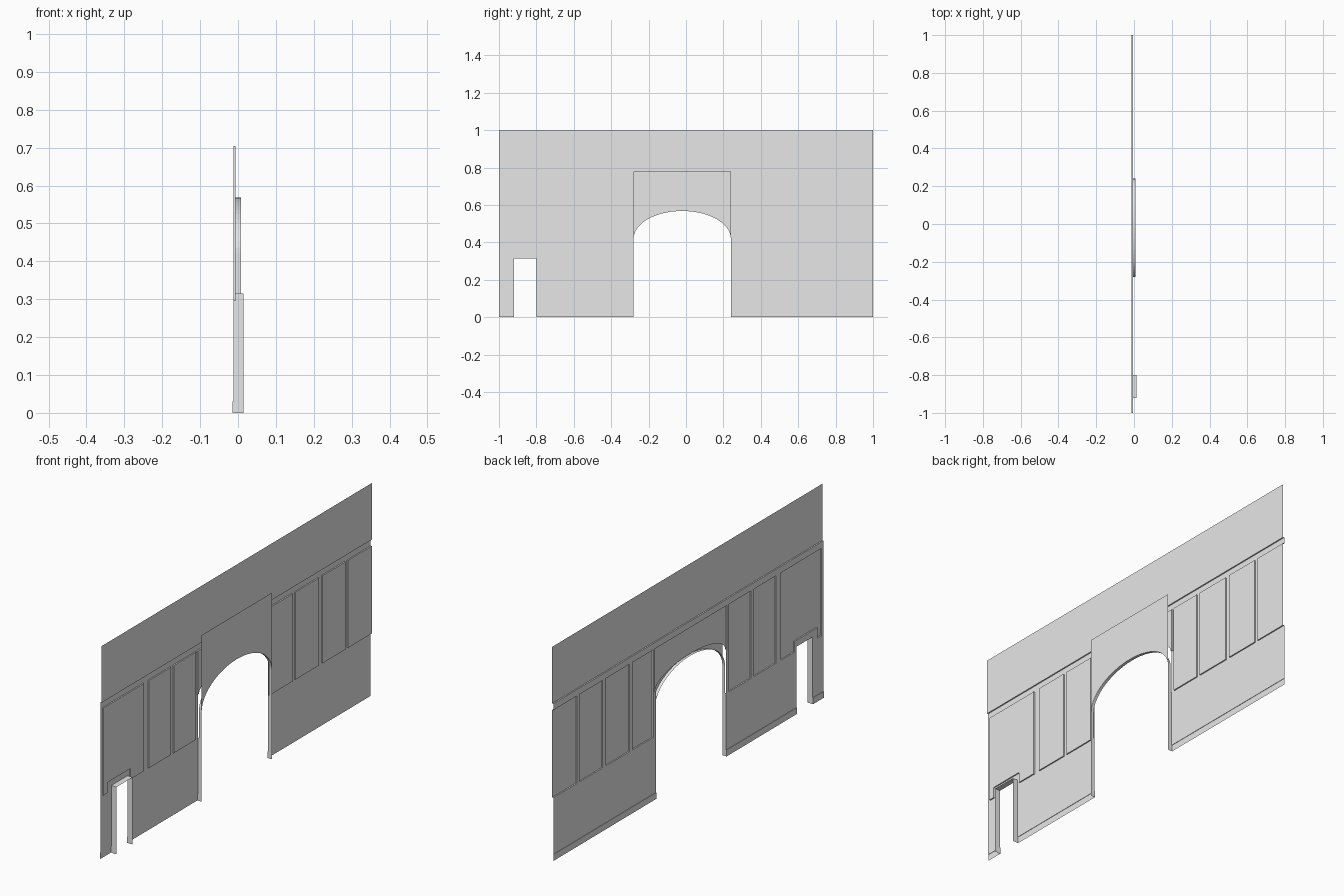
import bpy, bmesh, math

cube = bpy.data.objects.get("Cube")
if cube:
    bpy.data.objects.remove(cube, do_unlink=True)

# Plane depths along x
BASE, FIELD, RAISED, SLAB, DOOR = -0.0145, -0.0125, -0.0065, 0.0075, 0.0145
# Shared heights and opening edges
SKIRT, RAIL_LOW, RAIL_TOP, FRIEZE = 0.03, 0.295, 0.705, 0.735
ARCH_L, ARCH_R, HOLE_SPRING = -0.28, 0.24, 0.5
DOOR_L, DOOR_R, DOOR_TOP = -0.92, -0.80, 0.315

plaster = bpy.data.materials.new("plain_grey")
plaster.use_nodes = True
grey = (0.8, 0.8, 0.8, 1)
plaster.diffuse_color = grey
plaster.node_tree.nodes["Principled BSDF"].inputs["Base Color"].default_value = grey


def make_part(name, quads):
    """Build one sheet object from a list of quads and weld its corners."""
    bm = bmesh.new()
    for quad in quads:
        bm.faces.new([bm.verts.new(p) for p in quad])
    bmesh.ops.remove_doubles(bm, verts=bm.verts, dist=0.00005)
    mesh = bpy.data.meshes.new(name)
    bm.to_mesh(mesh)
    bm.free()
    mesh.materials.append(plaster)
    obj = bpy.data.objects.new(name, mesh)
    bpy.context.collection.objects.link(obj)
    return obj


def arch_curve(spring, crown, steps=28):
    """Half ellipse across the archway, left to right."""
    mid, half = (ARCH_L + ARCH_R) / 2, (ARCH_R - ARCH_L) / 2
    angles = [math.pi * (1 - i / steps) for i in range(steps + 1)]
    return [(mid + half * math.cos(a), spring + (crown - spring) * math.sin(a))
            for a in angles]


def spandrel(x, curve, top):
    """Flat sheet between the arch curve and a level top."""
    return [[(x, a[0], a[1]), (x, b[0], b[1]), (x, b[0], top), (x, a[0], top)]
            for a, b in zip(curve, curve[1:])]


def back_plane(z):
    return BASE if z <= SKIRT else FIELD if z <= RAIL_LOW else RAISED


def lining(path, front, back):
    """Strip along an opening, running from the wall to a front plane."""
    return [[(back(a[1]), a[0], a[1]), (front, a[0], a[1]),
             (front, b[0], b[1]), (back(b[1]), b[0], b[1])]
            for a, b in zip(path, path[1:])]


# Wall relief: later rectangles (y0, y1, z0, z1, depth) override earlier ones
panels = [(-0.985, -0.685), (-0.65, -0.485), (-0.465, -0.30),
          (0.26, 0.415), (0.435, 0.61), (0.635, 0.805), (0.825, 1)]
relief = [(-1, 1, 0, 1, FIELD), (-1, 1, 0, SKIRT, BASE), (-1, 1, FRIEZE, 1, RAISED)]
relief += [(a, b, RAIL_LOW, RAIL_TOP, RAISED) for a, b in panels]
relief += [(ARCH_L - 0.007, ARCH_R + 0.007, HOLE_SPRING, RAIL_TOP, RAISED),
           (-0.955, -0.785, SKIRT, 0.345, FIELD),
           (DOOR_L, DOOR_R, 0, DOOR_TOP, None),
           (ARCH_L, ARCH_R, 0, HOLE_SPRING, None)]
ys = sorted({v for r in relief for v in r[:2]})
zs = sorted({v for r in relief for v in r[2:4]})


def depth(i, j):
    if i + 1 >= len(ys) or j + 1 >= len(zs):
        return None
    y, z = (ys[i] + ys[i + 1]) / 2, (zs[j] + zs[j + 1]) / 2
    return [r[4] for r in relief if r[0] < y < r[1] and r[2] < z < r[3]][-1]


# Panelled wall sheet with the steps between its planes
wall = []
for i, (y0, y1) in enumerate(zip(ys, ys[1:])):
    for j, (z0, z1) in enumerate(zip(zs, zs[1:])):
        x, side, above = depth(i, j), depth(i + 1, j), depth(i, j + 1)
        if x is None:
            continue
        over_arch = y0 >= ARCH_L and y1 <= ARCH_R and z1 <= RAIL_TOP
        if not over_arch:
            wall.append([(x, y0, z0), (x, y1, z0), (x, y1, z1), (x, y0, z1)])
        if side is not None and side != x:
            wall.append([(x, y1, z0), (side, y1, z0), (side, y1, z1), (x, y1, z1)])
        if above is not None and above != x:
            wall.append([(x, y0, z1), (x, y1, z1), (above, y1, z1), (above, y0, z1)])
wall += spandrel(RAISED, arch_curve(HOLE_SPRING, 0.578), RAIL_TOP)
make_part("panelled_wall", wall)

# Arch facing slab standing in front of the wall
curve = arch_curve(0.42, 0.568)
make_part("arch_facing", spandrel(SLAB, curve, 0.78))

# Linings of the archway and the small doorway
steps = [0, SKIRT, SKIRT + 0.0002, RAIL_LOW, RAIL_LOW + 0.0002]
path = [(ARCH_L, z) for z in steps] + curve + [(ARCH_R, z) for z in reversed(steps)]
make_part("arch_lining", lining(path, SLAB, back_plane))

steps = steps[:3]
path = ([(DOOR_L, z) for z in steps] + [(DOOR_L, DOOR_TOP), (DOOR_R, DOOR_TOP)]
        + [(DOOR_R, z) for z in reversed(steps)])
make_part("door_lining", lining(path, DOOR, lambda z: BASE if z <= SKIRT else FIELD))
